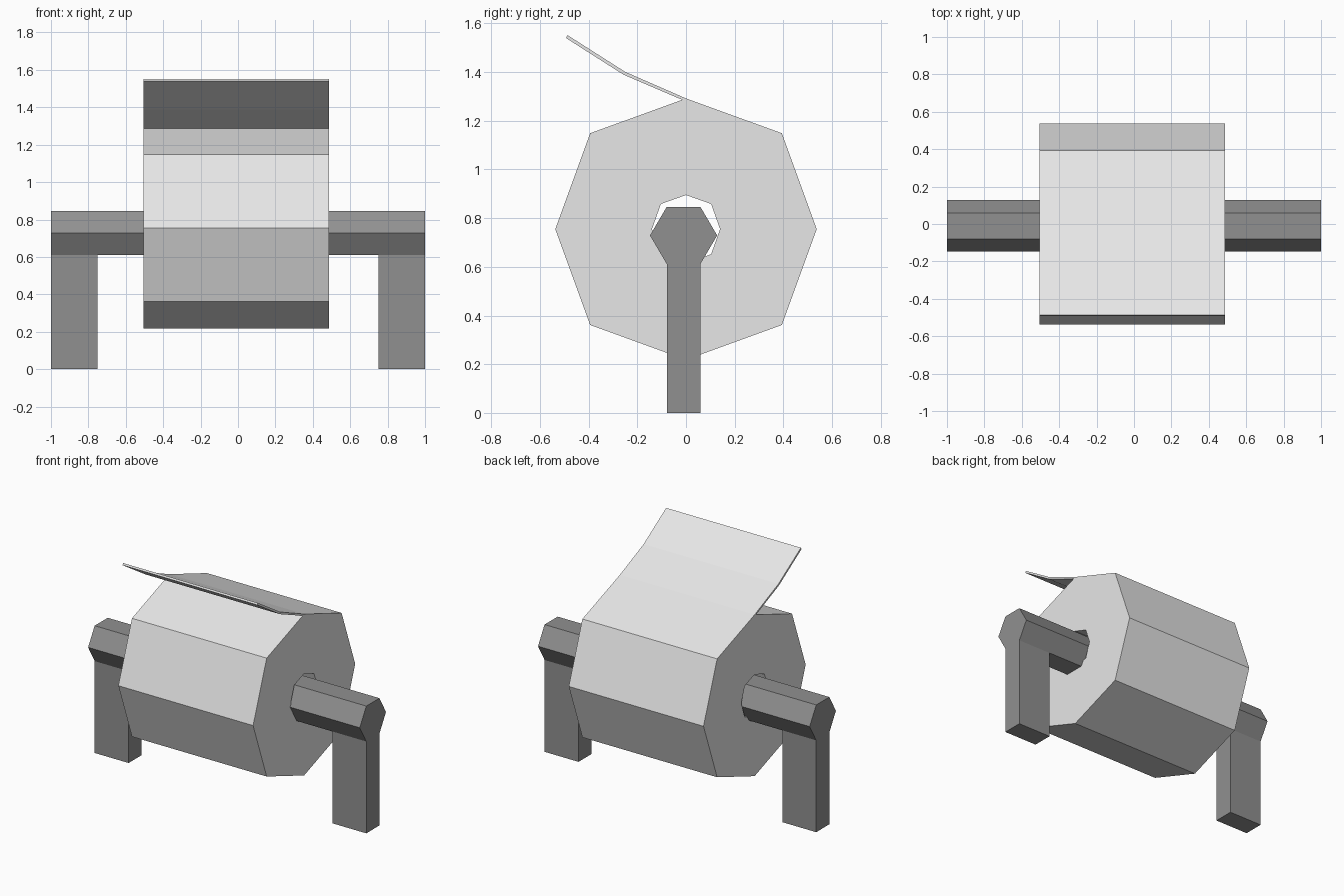
import bpy
import bmesh
from math import sin, cos, pi

cube = bpy.data.objects.get("Cube")
if cube:
    bpy.data.objects.remove(cube, do_unlink=True)


def material(name, grey):
    mat = bpy.data.materials.new(name)
    mat.use_nodes = True
    colour = (grey, grey, grey, 1)
    mat.diffuse_color = colour
    mat.node_tree.nodes["Principled BSDF"].inputs["Base Color"].default_value = colour
    return mat


def extrude(name, profile, x0, x1, mat, hole=None):
    """Sweep a (y, z) outline from x0 to x1, with an optional matching hole."""
    bm = bmesh.new()

    def loop(points, x):
        return [bm.verts.new((x, y, z)) for y, z in points]

    def bridge(a, b):
        n = len(a)
        for i in range(n):
            j = (i + 1) % n
            bm.faces.new((a[i], a[j], b[j], b[i]))

    near, far = loop(profile, x0), loop(profile, x1)
    bridge(near, far)
    if hole:
        hole_near, hole_far = loop(hole, x0), loop(hole, x1)
        bridge(far, hole_far)
        bridge(hole_far, hole_near)
        bridge(hole_near, near)
    else:
        bm.faces.new(near)
        bm.faces.new(far)
    bmesh.ops.recalc_face_normals(bm, faces=bm.faces)
    mesh = bpy.data.meshes.new(name)
    bm.to_mesh(mesh)
    bm.free()
    mesh.materials.append(mat)
    obj = bpy.data.objects.new(name, mesh)
    bpy.context.scene.collection.objects.link(obj)
    return obj


def polygon(sides, ry, rz, cy, cz):
    return [(cy + ry * cos(2 * pi * i / sides), cz + rz * sin(2 * pi * i / sides))
            for i in range(sides)]


def octagon(straight, diagonal, cz):
    """Octagon whose axis and diagonal corners have their own radii."""
    return [((diagonal if i % 2 else straight) * cos(i * pi / 4),
             cz + (diagonal if i % 2 else straight) * sin(i * pi / 4))
            for i in range(8)]


paper = material("paper white", 0.8)
metal = material("holder grey", 0.28)

# Paper roll with an open core
LEFT, RIGHT, MID = -0.505, 0.487, 0.755
extrude("paper_roll", octagon(0.537, 0.557, MID), LEFT, RIGHT, paper,
        hole=octagon(0.14, 0.146, MID))

# Loose sheet lifting off the top of the roll
sheet = [(0.0, 1.292), (-0.25, 1.401), (-0.487, 1.552),
         (-0.493, 1.54), (-0.256, 1.389), (-0.015, 1.286)]
extrude("loose_sheet", sheet, LEFT, RIGHT, paper)

# Hexagonal bar through the core
extrude("holder_bar", polygon(6, 0.138, 0.136, -0.01, 0.729), -1, 1, metal)

# Upright posts under the bar ends
post = [(-0.079, 0), (0.059, 0), (0.059, 0.612), (-0.079, 0.612)]
for name, x0, x1 in (("right_post", -1, -0.75), ("left_post", 0.75, 1)):
    extrude(name, post, x0, x1, metal)
